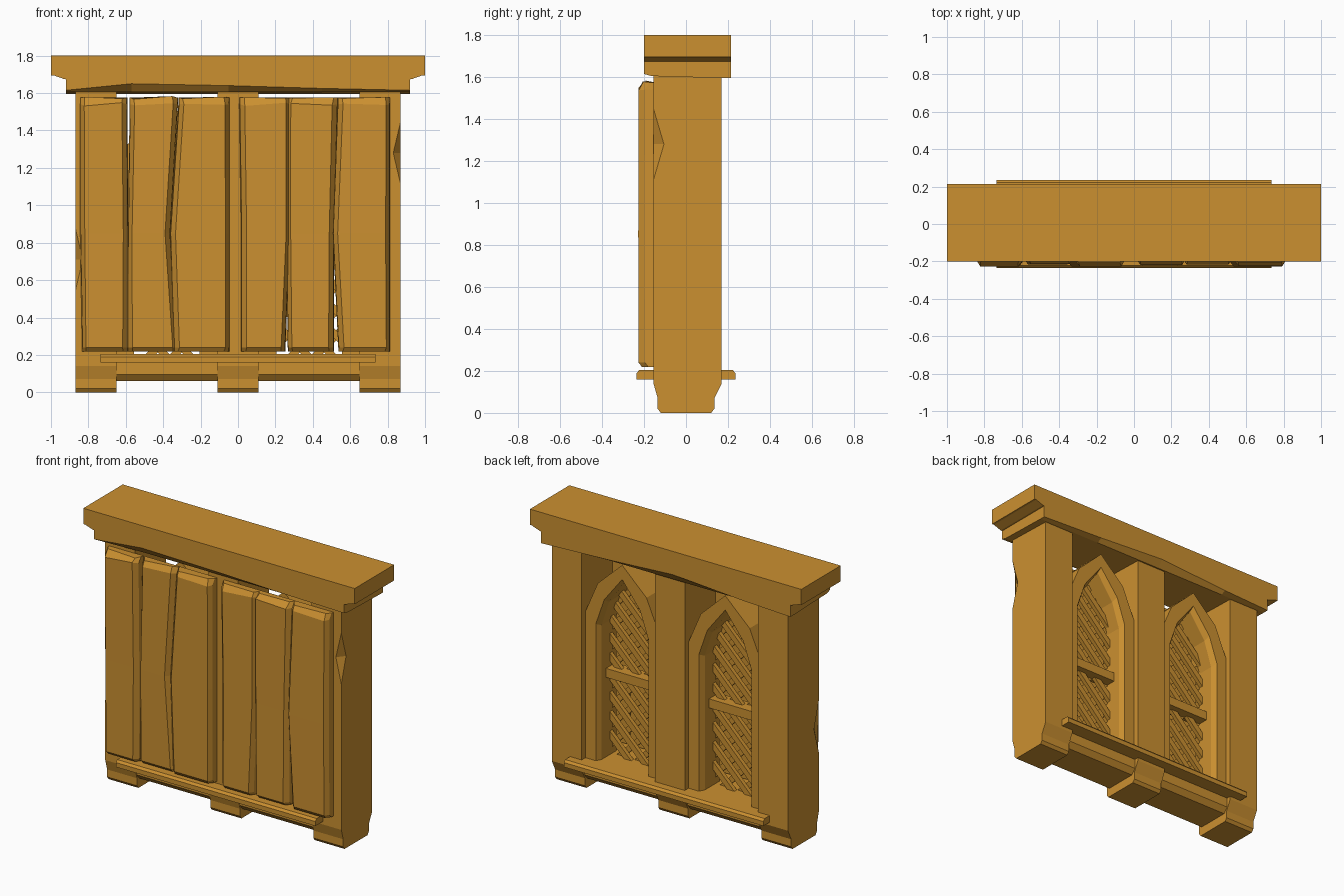
import bpy, bmesh, math, random
from mathutils import Vector, Matrix

random.seed(4)
cube = bpy.data.objects.get("Cube")
if cube:
    bpy.data.objects.remove(cube)

wood = bpy.data.materials.new("golden_wood")
wood.use_nodes = True
colour = (0.60, 0.28, 0.03, 1)
wood.diffuse_color = colour
wood.node_tree.nodes["Principled BSDF"].inputs["Base Color"].default_value = colour


def finish(name, bm):
    bmesh.ops.recalc_face_normals(bm, faces=bm.faces)
    mesh = bpy.data.meshes.new(name)
    bm.to_mesh(mesh)
    bm.free()
    mesh.materials.append(wood)
    obj = bpy.data.objects.new(name, mesh)
    bpy.context.collection.objects.link(obj)
    return obj


def add_box(bm, x, y, z, turn=None):
    """Box between x, y and z ranges, optionally rotated about its centre."""
    size = [b - a for a, b in (x, y, z)]
    centre = Vector([(a + b) / 2 for a, b in (x, y, z)])
    m = Matrix.Translation(centre) @ (turn or Matrix()) @ Matrix.Diagonal((*size, 1))
    bmesh.ops.create_cube(bm, size=1, matrix=m)


def loft(name, sections):
    """Skin between equal-length closed loops and cap both ends."""
    bm = bmesh.new()
    rings = [[bm.verts.new(p) for p in s] for s in sections]
    n = len(rings[0])
    for a, b in zip(rings, rings[1:]):
        for i in range(n):
            j = (i + 1) % n
            bm.faces.new((a[i], a[j], b[j], b[i]))
    bm.faces.new(rings[0])
    bm.faces.new(rings[-1])
    return finish(name, bm)


def extrude_x(name, profile, x0, x1):
    return loft(name, [[(x, y, z) for y, z in profile] for x in (x0, x1)])


# Three posts with tapered feet
post_profile = [(-.12, 0), (.12, 0), (.135, .02), (.135, .07), (.17, .14),
                (.17, 1.62), (-.155, 1.62), (-.155, .14), (-.135, .07), (-.135, .02)]
posts = {}
for name, x0, x1 in (("right_post", -.87, -.65), ("middle_post", -.11, .11),
                     ("left_post", .65, .87)):
    posts[name] = extrude_x(name, post_profile, x0, x1)

# Chips knocked out of the outer post corners
for name, x, z in (("right_post", -.87, .71), ("left_post", .87, 1.28)):
    bm = bmesh.new()
    bmesh.ops.create_uvsphere(bm, u_segments=4, v_segments=2, radius=1,
                              matrix=Matrix.Translation((x, -.155, z))
                              @ Matrix.Diagonal((.04, .05, .17, 1)))
    cutter = finish(name + "_chip_cutter", bm)
    cutter.hide_render = True
    cutter.hide_set(True)
    cut = posts[name].modifiers.new("chip", 'BOOLEAN')
    cut.operation = 'DIFFERENCE'
    cut.solver = 'EXACT'
    cut.object = cutter
    bpy.context.view_layer.update()
    applied = bpy.data.meshes.new_from_object(
        posts[name].evaluated_get(bpy.context.evaluated_depsgraph_get()))
    posts[name].modifiers.clear()
    posts[name].data = applied
    bpy.data.objects.remove(cutter)

# Bottom beam and projecting sill
extrude_x("bottom_beam", [(-.11, .06), (.11, .06), (.14, .095), (.14, .2),
                          (-.14, .2), (-.14, .095)], -.66, .66)
extrude_x("sill_board", [(-.235, .16), (.235, .16), (.235, .19), (.222, .205),
                         (-.222, .205), (-.235, .19)], -.735, .735)

# Top cap: slab over a worn bed moulding
extrude_x("cap_slab", [(-.2, 1.695), (.215, 1.695), (.215, 1.8), (-.2, 1.8)], -1, 1)
bed = []
for x, front, back in ((-.92, .01, .0), (-.57, .045, .015), (-.05, .035, .05),
                       (.45, .02, .02), (.92, .01, .0)):
    bed.append([(x, -.2, 1.7), (x, -.2, 1.605 + front), (x, -.165, 1.605),
                (x, .18, 1.595), (x, .215, 1.595 + back), (x, .215, 1.7)])
loft("cap_bed", bed)
for side, word in ((-1, "right"), (1, "left")):
    loft("cap_end_cove_" + word,
         [[(side * .9, y, 1.67), (side * .93, y, 1.675), (side * 1, y, 1.7),
           (side * .9, y, 1.7)] for y in (-.2, .215)])


# Rough front planks: left and right edge at bottom, middle and top, and front depth
planks = [((-.82, -.60), (-.83, -.60), (-.83, -.605), -.225),
          ((-.58, -.34), (-.575, -.375), (-.565, -.335), -.215),
          ((-.33, -.06), (-.35, -.06), (-.305, -.06), -.228),
          ((.03, .24), (.03, .265), (.02, .265), -.222),
          ((.28, .50), (.27, .50), (.275, .52), -.215),
          ((.55, .80), (.52, .80), (.545, .80), -.228)]
for i, (low, mid, high, front) in enumerate(planks):
    sections = []
    for (a, b), z, inset in ((low, .218, .02), (low, .24, 0), (mid, .85, 0),
                             (high, 1.54, 0), (high, 1.575, .025)):
        wobble = random.uniform(-.006, .006)
        top = random.uniform(-.01, .006) if z > 1 else 0
        f = front + inset + wobble / 2
        sections.append([(a - .014, -.152, z), (a - .01, f + .03, z),
                         (a + .012 + wobble, f, z + top),
                         (b - .012 + wobble, f, z - top),
                         (b + .01, f + .03, z), (b + .014, -.152, z)])
    loft("front_plank_%d" % (i + 1), sections)


# Pointed window arches in both bays, open at the foot
outer = [(-.27, .19), (-.27, 1.18), (-.18, 1.39), (0, 1.56),
         (.18, 1.39), (.27, 1.18), (.27, .19)]
inner = [(-.175, .19), (-.175, 1.1), (-.12, 1.27), (0, 1.44),
         (.12, 1.27), (.175, 1.1), (.175, .19)]


def window(word, cx):
    # Frame with a bevelled inner front edge
    sections = []
    for (ox, oz), (ix, iz) in zip(outer, inner):
        t = .2
        bx, bz = ix + (ox - ix) * t, iz + (oz - iz) * t
        sections.append([(cx + ox, -.06, oz), (cx + ix, -.06, iz), (cx + ix, .095, iz),
                         (cx + bx, .13, bz), (cx + ox, .13, oz)])
    loft(word + "_window_frame", sections)

    # Two layers of crossed slats trimmed to the arch
    bm = bmesh.new()
    for layer, angle in ((-.045, 45), (-.018, -45)):
        turn = Matrix.Rotation(math.radians(angle), 4, 'Y')
        for k in range(12):
            z = .16 + k * .13 + (.03 if angle > 0 else 0)
            add_box(bm, (cx - .42, cx + .42), (layer, layer + .027),
                    (z - .019, z + .019), turn)
    edge = [Vector((cx + (a[0] + b[0]) / 2, 0, (a[1] + b[1]) / 2))
            for a, b in zip(outer, inner)]
    for p, q in zip(edge, edge[1:] + edge[:1]):
        d = q - p
        bmesh.ops.bisect_plane(bm, geom=bm.verts[:] + bm.edges[:] + bm.faces[:],
                               plane_co=p, plane_no=Vector((-d.z, 0, d.x)),
                               clear_outer=True)
    finish(word + "_lattice", bm)

    # Crossbar
    bm = bmesh.new()
    add_box(bm, (cx - .2, cx + .2), (-.05, .05), (.735, .795))
    finish(word + "_crossbar", bm)


window("right", -.38)
window("left", .38)
